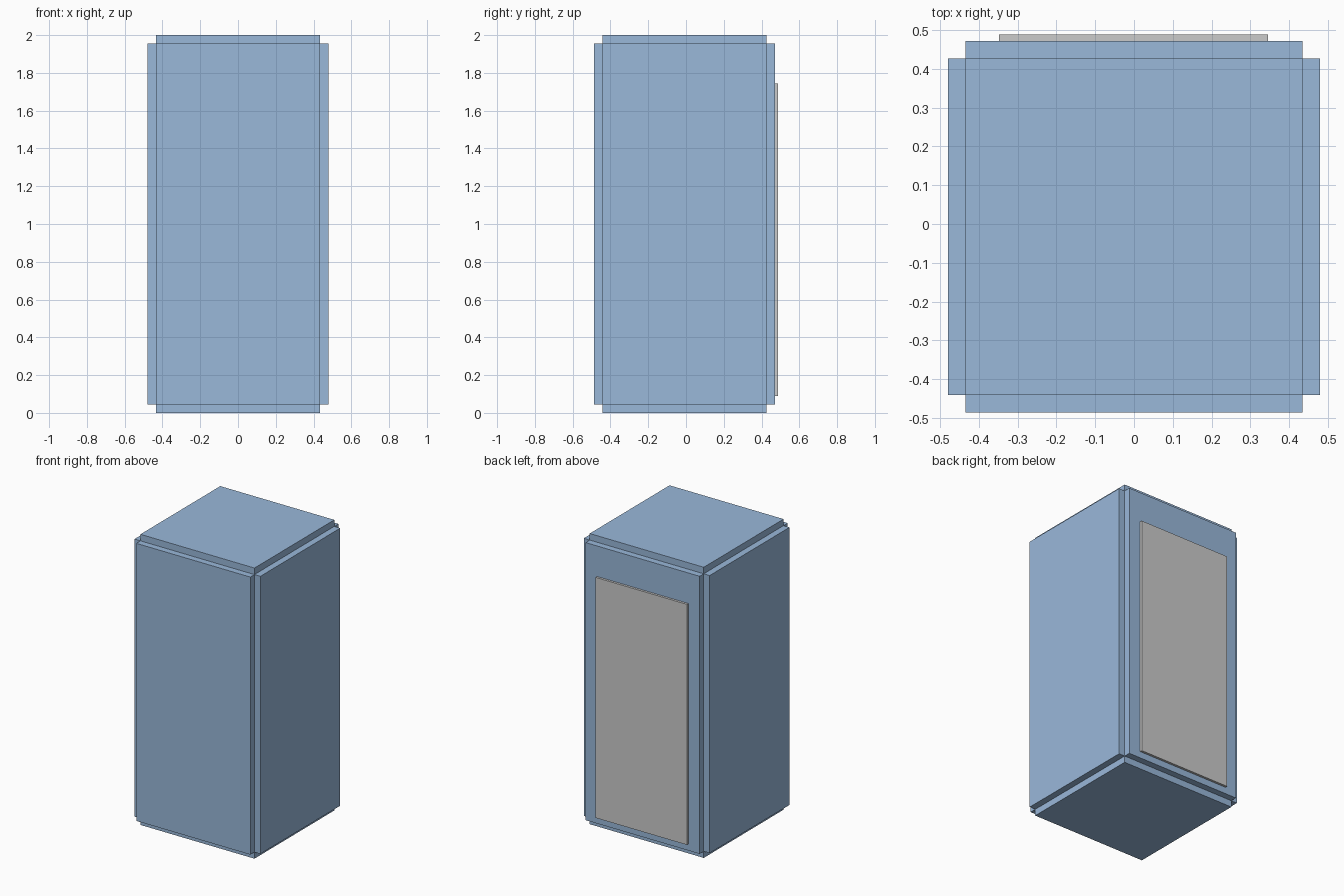
import bpy, bmesh
from mathutils import Vector

if "Cube" in bpy.data.objects:
    bpy.data.objects.remove(bpy.data.objects["Cube"])


def box_bmesh(lo, hi):
    """Axis-aligned box between two corners."""
    bm = bmesh.new()
    bmesh.ops.create_cube(bm, size=1)
    lo, hi = Vector(lo), Vector(hi)
    for v in bm.verts:
        v.co = (lo + hi) / 2 + v.co * (hi - lo)
    return bm


def finish(bm, name, mat=None):
    bmesh.ops.recalc_face_normals(bm, faces=bm.faces[:])
    mesh = bpy.data.meshes.new(name)
    bm.to_mesh(mesh)
    bm.free()
    obj = bpy.data.objects.new(name, mesh)
    bpy.context.collection.objects.link(obj)
    if mat:
        mesh.materials.append(mat)
    return obj


blue = bpy.data.materials.new("blue")
blue.diffuse_color = (0.32, 0.48, 0.70, 1)
blue.use_nodes = True
blue.node_tree.nodes["Principled BSDF"].inputs["Base Color"].default_value = blue.diffuse_color

# Cabinet body: core box with every side pushed out, leaving notched edges
STEP = 0.045
bm = box_bmesh((-0.434, -0.441, STEP), (0.434, 0.427, 2 - STEP))
faces = bmesh.ops.extrude_discrete_faces(bm, faces=bm.faces[:])["faces"]
bm.normal_update()
for f in faces:
    bmesh.ops.translate(bm, verts=f.verts[:], vec=f.normal * STEP)
finish(bm, "cabinet_body", blue)

# Thin plate on the back
finish(box_bmesh((-0.348, 0.465, 0.09), (0.346, 0.488, 1.745)), "back_plate")
